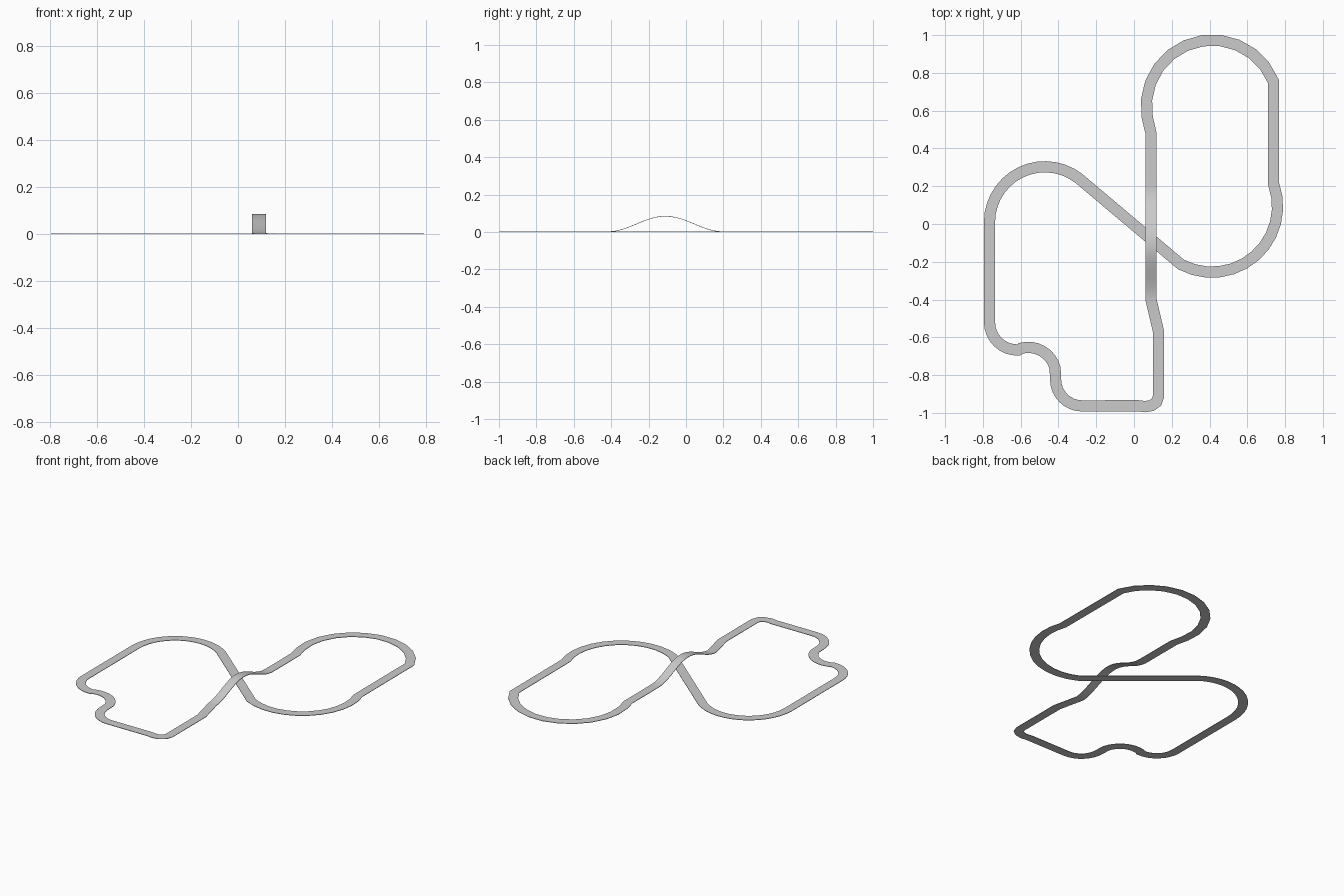
import bpy, bmesh, math
from mathutils import Vector

if "Cube" in bpy.data.objects:
    bpy.data.objects.remove(bpy.data.objects["Cube"])

HALF_WIDTH = 0.0295
THICKNESS = 0.003


def arc(cx, cy, r, a0, a1, n):
    """Points along an arc, angles in degrees."""
    angles = [math.radians(a0 + (a1 - a0) * i / n) for i in range(n + 1)]
    return [(cx + r * math.cos(a), cy + r * math.sin(a)) for a in angles]


def bridge_height(y):
    """Smooth hump of the overpass."""
    t = (y + 0.11) / 0.31
    return 0.0415 * (1 + math.cos(math.pi * t)) if abs(t) < 1 else 0.0


def ribbon(name, path, half, thick):
    """Closed thin road slab with mitred corners; path holds 3D points."""
    bm = bmesh.new()
    n = len(path)
    up = Vector((0, 0, thick))
    rings = []
    for i, p in enumerate(path):
        d0 = (p - path[i - 1]).xy.normalized()
        d1 = (path[(i + 1) % n] - p).xy.normalized()
        t = (d0 + d1).normalized()
        side = Vector((-t.y, t.x, 0)) * half / max(0.7, t.dot(d1))
        corners = (p + side + up, p - side + up, p - side, p + side)
        rings.append([bm.verts.new(c) for c in corners])
    for i, a in enumerate(rings):
        b = rings[(i + 1) % n]
        for k in range(4):
            j = (k + 1) % 4
            bm.faces.new((a[k], a[j], b[j], b[k]))
    bmesh.ops.recalc_face_normals(bm, faces=bm.faces)
    mesh = bpy.data.meshes.new(name)
    bm.to_mesh(mesh)
    bm.free()
    obj = bpy.data.objects.new(name, mesh)
    bpy.context.collection.objects.link(obj)
    return obj


# overpass straight, running south
N = 36
bridge = [(0.09, 0.48 - 0.88 * i / N) for i in range(N + 1)]
path = [Vector((x, y, bridge_height(y))) for x, y in bridge]

# ground level circuit
ground = [(0.13, -0.57), (0.13, -0.912), (0.119, -0.943),
          (0.094, -0.961), (0.06, -0.967), (0.02, -0.962)]
ground += arc(-0.275, -0.823, 0.14, 270, 180, 8)      # south-west corner
ground += arc(-0.56, -0.80, 0.147, 15, 105, 8)        # chicane
ground += arc(-0.618, -0.52, 0.147, 272, 180, 8)
ground += arc(-0.472, 0.01, 0.293, 180, 52, 14)       # west loop
ground += arc(0.412, 0.093, 0.348, 242, 380, 12)      # east loop, after diagonal
ground += arc(0.414, 0.625, 0.349, 22, 190, 11)       # north loop
path += [Vector((x, y, 0)) for x, y in ground]

road = ribbon("race_track_road", path, HALF_WIDTH, THICKNESS)
bpy.context.view_layer.objects.active = road
road.select_set(True)
bpy.ops.object.shade_smooth_by_angle(angle=math.radians(30))
